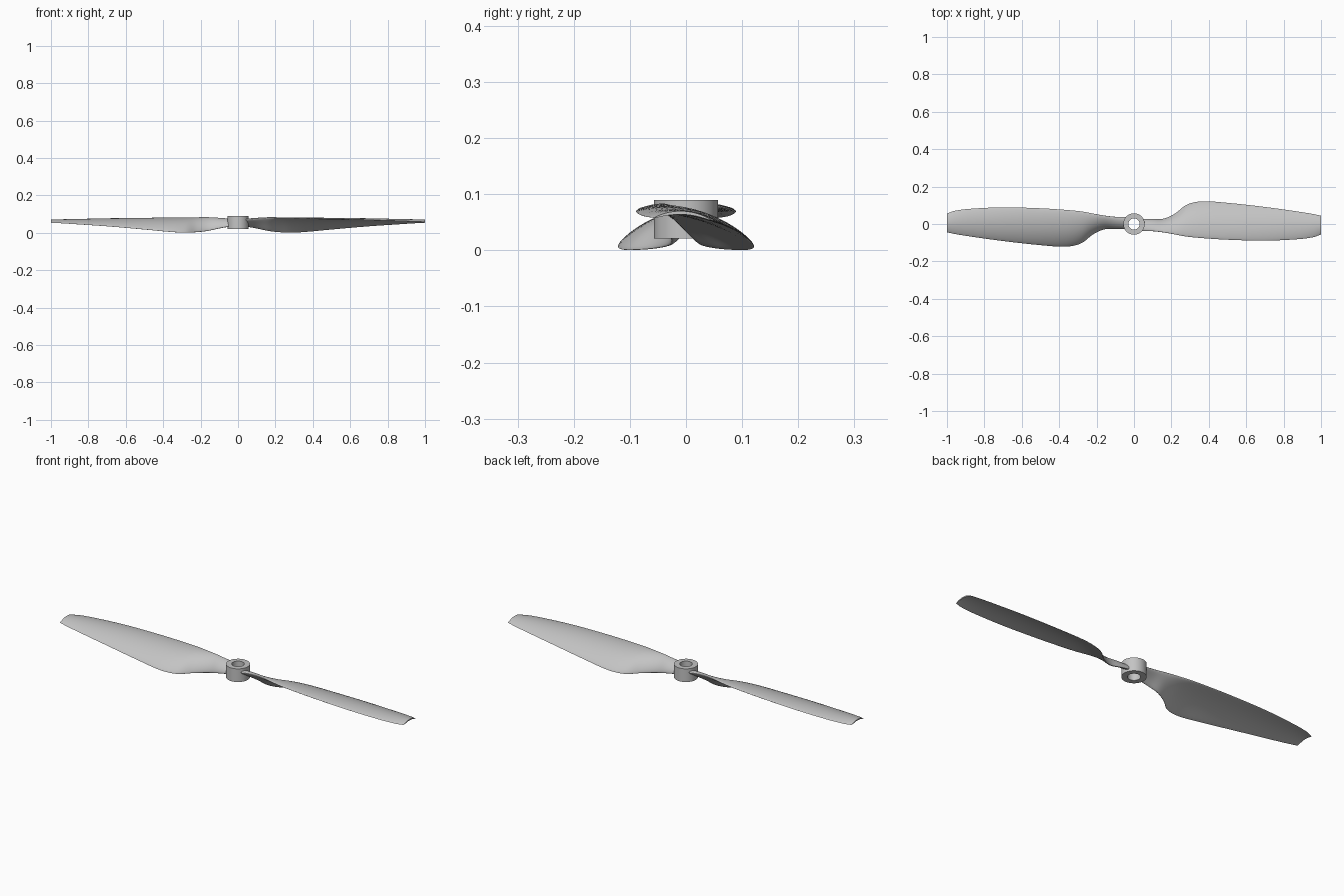
import bpy, bmesh, math
from mathutils import Vector

cube = bpy.data.objects.get("Cube")
if cube:
    bpy.data.objects.remove(cube, do_unlink=True)

grey = bpy.data.materials.new("light grey plastic")
colour = (0.55, 0.55, 0.55, 1)
grey.diffuse_color = colour
grey.use_nodes = True
grey.node_tree.nodes["Principled BSDF"].inputs["Base Color"].default_value = colour


def finish(bm, name, angle):
    bmesh.ops.recalc_face_normals(bm, faces=bm.faces)
    mesh = bpy.data.meshes.new(name)
    bm.to_mesh(mesh)
    bm.free()
    mesh.materials.append(grey)
    obj = bpy.data.objects.new(name, mesh)
    bpy.context.collection.objects.link(obj)
    bpy.ops.object.select_all(action='DESELECT')
    obj.select_set(True)
    bpy.context.view_layer.objects.active = obj
    bpy.ops.object.shade_smooth_by_angle(angle=math.radians(angle))
    return obj


# Hub: a plain ring with a round bore
bm = bmesh.new()
profile = [(0.03, 0.021), (0.057, 0.021), (0.057, 0.09), (0.03, 0.09)]
sides = 64
rings = []
for i in range(sides):
    a = math.tau * i / sides
    rings.append([bm.verts.new((r * math.cos(a), r * math.sin(a), z)) for r, z in profile])
for i in range(sides):
    p, q = rings[i], rings[(i + 1) % sides]
    for j in range(4):
        bm.faces.new((p[j], q[j], q[(j + 1) % 4], p[(j + 1) % 4]))
finish(bm, "hub", 30)

# Blade stations: x, low edge y, z, high edge y, z, camber, thickness
stations = [
    (0.040, 0.026, 0.036, -0.037, 0.072, 0.004, 0.024),
    (0.100, 0.026, 0.024, -0.038, 0.078, 0.006, 0.023),
    (0.160, 0.028, 0.011, -0.045, 0.082, 0.008, 0.022),
    (0.220, 0.056, 0.004, -0.056, 0.081, 0.013, 0.021),
    (0.280, 0.102, 0.001, -0.067, 0.079, 0.017, 0.020),
    (0.360, 0.121, 0.005, -0.075, 0.077, 0.019, 0.018),
    (0.500, 0.113, 0.018, -0.084, 0.074, 0.018, 0.016),
    (0.700, 0.091, 0.035, -0.089, 0.069, 0.016, 0.012),
    (0.880, 0.066, 0.047, -0.081, 0.063, 0.013, 0.009),
    (0.960, 0.053, 0.052, -0.070, 0.060, 0.012, 0.007),
    (1.000, 0.044, 0.054, -0.056, 0.058, 0.011, 0.006),
]


def smooth_stations(rows, steps):
    """Interpolate the stations along x with cubic Hermite spans."""
    def slope(i, k):
        a, b = rows[max(i - 1, 0)], rows[min(i + 1, len(rows) - 1)]
        return (b[k] - a[k]) / (b[0] - a[0])
    for i in range(len(rows) - 1):
        p, q = rows[i], rows[i + 1]
        h = q[0] - p[0]
        for s in range(steps):
            t = s / steps
            yield [p[0] + h * t] + [
                (2*t**3 - 3*t*t + 1) * p[k] + (t**3 - 2*t*t + t) * h * slope(i, k)
                + (3*t*t - 2*t**3) * q[k] + (t**3 - t*t) * h * slope(i + 1, k)
                for k in range(1, len(p))]
    yield list(rows[-1])


def section(row, n=20):
    """Cambered lens section running over the top and back underneath."""
    x, y0, z0, y1, z1, camber, thick = row
    low, high = Vector((x, y0, z0)), Vector((x, y1, z1))
    chord = high - low
    normal = Vector((0, chord.z, -chord.y)).normalized()
    points = []
    for i in range(2 * n):
        a = math.pi * i / n
        u = (1 - math.cos(a)) / 2
        lift = 4 * u * (1 - u) * camber + math.sin(a) * thick / 2
        points.append(low + chord * u + normal * lift)
    return points


def add_blade(name, turn):
    bm = bmesh.new()
    loops = [[bm.verts.new((turn * p.x, turn * p.y, p.z)) for p in section(row)]
             for row in smooth_stations(stations, 6)]
    count = len(loops[0])
    for a, b in zip(loops, loops[1:]):
        for j in range(count):
            k = (j + 1) % count
            bm.faces.new((a[j], a[k], b[k], b[j]))
    # Cap each end with strips across the section
    for loop in (loops[0], loops[-1]):
        for j in range(count // 2):
            quad = [loop[j], loop[j + 1], loop[-j - 1], loop[-j % count]]
            bm.faces.new(list(dict.fromkeys(quad)))
    finish(bm, name, 50)


add_blade("left_blade", 1)
add_blade("right_blade", -1)
